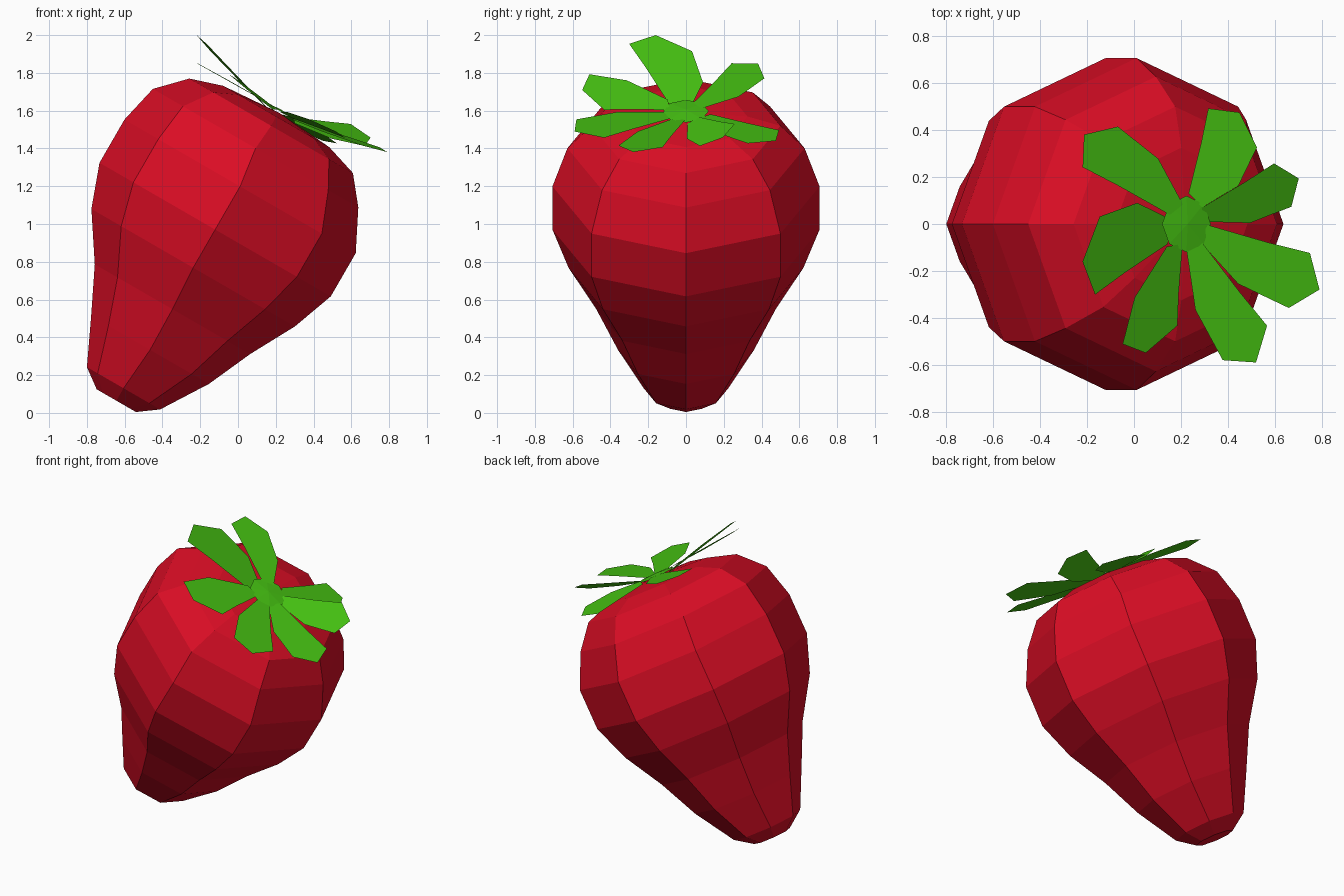
import bpy
import bmesh
from math import cos, sin, tau, radians
from mathutils import Matrix, Vector

default = bpy.data.objects.get("Cube")
if default:
    bpy.data.objects.remove(default, do_unlink=True)


def material(name, color):
    mat = bpy.data.materials.new(name)
    mat.use_nodes = True
    mat.diffuse_color = color
    mat.node_tree.nodes["Principled BSDF"].inputs["Base Color"].default_value = color
    return mat


def finish(bm, name, mat, matrix=None):
    mesh = bpy.data.meshes.new(name)
    bm.to_mesh(mesh)
    bm.free()
    mesh.materials.append(mat)
    obj = bpy.data.objects.new(name, mesh)
    if matrix is not None:
        obj.matrix_world = matrix
    bpy.context.collection.objects.link(obj)
    return obj


def ring(bm, height, radius, shift, sides=8):
    return [bm.verts.new((shift + radius * cos(tau * i / sides),
                          radius * sin(tau * i / sides), height))
            for i in range(sides)]


def bridge(bm, low, high):
    count = len(low)
    for i in range(count):
        j = (i + 1) % count
        bm.faces.new((low[i], low[j], high[j], high[i]))


def fan(bm, rim, apex):
    top = bm.verts.new(apex)
    for i, vert in enumerate(rim):
        bm.faces.new((vert, rim[(i + 1) % len(rim)], top))


red = material("strawberry red", (0.70, 0.004, 0.018, 1))
green = material("leaf green", (0.06, 0.53, 0.006, 1))
tilt = Matrix.Rotation(radians(30), 4, "Y")

# Fruit: eight-sided turned body along a leaning axis (height, radius, shift)
AXIS = -0.59
profile = [(-0.266, 0.12, 0), (-0.19, 0.224, 0), (0.056, 0.36, 0.02),
           (0.302, 0.475, 0.015), (0.547, 0.622, 0), (0.78, 0.707, 0),
           (1.044, 0.707, 0), (1.26, 0.628, -0.03), (1.404, 0.50, -0.018),
           (1.46, 0.325, -0.02)]
bm = bmesh.new()
rings = [ring(bm, h, r, AXIS + s) for h, r, s in profile]
for low, high in zip(rings, rings[1:]):
    bridge(bm, low, high)
bm.faces.new(rings[0][::-1])
fan(bm, rings[-1], (AXIS - 0.015, 0, 1.485))
finish(bm, "fruit_body", red, tilt)

# Calyx: small green disc at the top of the fruit
bm = bmesh.new()
rim = ring(bm, 1.495, 0.12, AXIS - 0.015)
fan(bm, rim, (AXIS - 0.015, 0, 1.505))
finish(bm, "calyx_disc", green, tilt)

# Leaves: one flat outline, placed by base point, length and half-width vectors
outline = [(-0.1, -0.3), (0.42, -0.9), (0.93, -0.75), (1.08, 0.3),
           (0.83, 1.2), (0.45, 0.8), (-0.1, 0.3)]
leaves = {
    "back_right": ((0.15, 0.09, 1.645), (-0.31, 0.29, 0.176), (-0.093, -0.074, 0.05)),
    "right": ((0.12, -0.04, 1.65), (-0.307, -0.063, 0.314), (-0.026, -0.174, 0.036)),
    "front_right": ((0.16, -0.13, 1.64), (-0.133, -0.394, 0.09), (0.113, 0.02, -0.092)),
    "front_left": ((0.275, -0.135, 1.57), (0.197, -0.436, -0.06), (0.107, 0.053, -0.053)),
    "left": ((0.335, -0.06, 1.54), (0.403, -0.233, -0.144), (0.067, 0.108, -0.012)),
    "left_rear": ((0.33, 0.05, 1.54), (0.35, 0.106, -0.092), (-0.02, 0.10, 0.055)),
    "back_left": ((0.28, 0.13, 1.56), (0.184, 0.292, -0.119), (-0.097, 0.10, 0.03)),
}
for name, vectors in leaves.items():
    base, length, width = map(Vector, vectors)
    bm = bmesh.new()
    bm.faces.new([bm.verts.new(base + length * u + width * v) for u, v in outline])
    finish(bm, "leaf_" + name, green)
